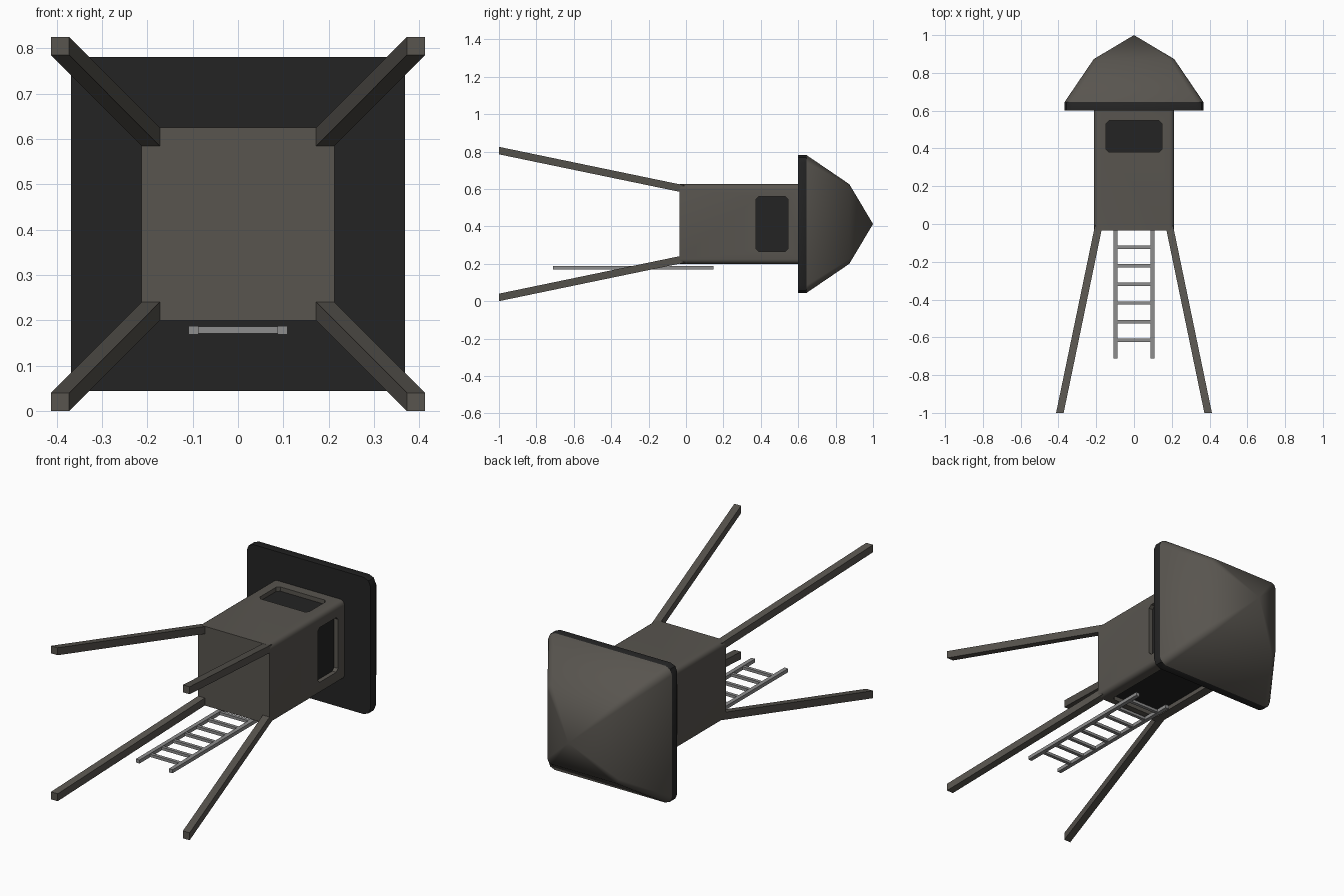
import bpy, bmesh, math

if "Cube" in bpy.data.objects:
    bpy.data.objects.remove(bpy.data.objects["Cube"])

CZ = 0.4125  # height of the tower's long axis (the tower lies along y)


def material(name, col):
    m = bpy.data.materials.new(name)
    m.diffuse_color = (*col, 1)
    m.use_nodes = True
    m.node_tree.nodes["Principled BSDF"].inputs["Base Color"].default_value = m.diffuse_color
    return m


WOOD = material("weathered wood", (0.098, 0.090, 0.078))
DARK = material("dark interior", (0.017, 0.017, 0.017))
METAL = material("ladder grey", (0.27, 0.27, 0.27))


def finish(bm, name, mats, smooth=None):
    bmesh.ops.recalc_face_normals(bm, faces=bm.faces)
    me = bpy.data.meshes.new(name)
    bm.to_mesh(me)
    bm.free()
    ob = bpy.data.objects.new(name, me)
    bpy.context.collection.objects.link(ob)
    for m in mats:
        me.materials.append(m)
    if smooth:
        bpy.ops.object.select_all(action='DESELECT')
        ob.select_set(True)
        bpy.context.view_layer.objects.active = ob
        bpy.ops.object.shade_smooth_by_angle(angle=math.radians(smooth))
    return ob


def rounded_square(h, r, n):
    """Outline of a square with rounded corners, n segments per corner."""
    pts = []
    for k in range(4):
        a0 = k * math.pi / 2
        sx, sz = [(1, 1), (-1, 1), (-1, -1), (1, -1)][k]
        for i in range(n + 1):
            a = a0 + i / n * math.pi / 2
            pts.append((sx * (h - r) + r * math.cos(a), sz * (h - r) + r * math.sin(a)))
    return pts


def loft(bm, rings, apex=None):
    """Skin outlines (y, [(x, z)...]) placed along y, closing the ends."""
    loops = [[bm.verts.new((x, y, z + CZ)) for x, z in pts] for y, pts in rings]
    n = len(loops[0])
    for a, b in zip(loops, loops[1:]):
        for i in range(n):
            bm.faces.new((a[i], a[(i + 1) % n], b[(i + 1) % n], b[i]))
    bm.faces.new(loops[0])
    if apex is None:
        bm.faces.new(loops[-1])
    else:
        tip = bm.verts.new((0, apex, CZ))
        for i in range(n):
            bm.faces.new((loops[-1][i], loops[-1][(i + 1) % n], tip))


def box(bm, x0, x1, y0, y1, z0, z1):
    vs = bmesh.ops.create_cube(bm, size=1)["verts"]
    for v in vs:
        v.co.x = x1 if v.co.x > 0 else x0
        v.co.y = y1 if v.co.y > 0 else y0
        v.co.z = z1 if v.co.z > 0 else z0
    return vs


# Cabin
bm = bmesh.new()
loft(bm, [(-0.035, rounded_square(0.213, 0.025, 4)), (0.61, rounded_square(0.213, 0.025, 4))])
cabin = finish(bm, "cabin", [WOOD])

# Cutters for three windows and the doorway on the ladder side
D = 0.19  # depth plane of the recesses
bm = bmesh.new()
for side in (-1, 1):
    box(bm, min(side * D, side * 0.3), max(side * D, side * 0.3), 0.375, 0.545, CZ - 0.147, CZ + 0.147)
box(bm, -0.147, 0.147, 0.38, 0.548, CZ + D, CZ + 0.3)
box(bm, -0.147, 0.147, 0.0, 0.548, CZ - 0.3, CZ - D)
# chamfer the corners of each opening
edges = []
for e in bm.edges:
    d = (e.verts[0].co - e.verts[1].co)
    mid = (e.verts[0].co + e.verts[1].co) / 2
    on_x = abs(mid.x) > 0.2 and abs(d.x) > 0.05 and abs(d.y) + abs(d.z) < 1e-4
    on_z = abs(mid.z - CZ) > 0.2 and abs(d.z) > 0.05 and abs(d.x) + abs(d.y) < 1e-4
    if on_x or on_z:
        edges.append(e)
bmesh.ops.bevel(bm, geom=edges, offset=0.015, segments=1, affect='EDGES', profile=0.5)
cutter = finish(bm, "opening_cutter", [WOOD])
cutter.hide_render = True

mod = cabin.modifiers.new("openings", 'BOOLEAN')
mod.operation = 'DIFFERENCE'
mod.solver = 'EXACT'
mod.object = cutter
bpy.context.view_layer.objects.active = cabin
cabin.select_set(True)
bpy.ops.object.modifier_apply(modifier=mod.name)
bpy.data.objects.remove(cutter)
cabin.data.materials.clear()
cabin.data.materials.append(WOOD)
cabin.data.materials.append(DARK)
# recess floors are dark
for p in cabin.data.polygons:
    c, n = p.center, p.normal
    floor_x = abs(abs(c.x) - D) < 0.004 and abs(n.x) > 0.9
    floor_z = abs(abs(c.z - CZ) - D) < 0.004 and abs(n.z) > 0.9
    p.material_index = 1 if floor_x or floor_z else 0
bpy.ops.object.select_all(action='DESELECT')
cabin.select_set(True)
bpy.ops.object.shade_smooth_by_angle(angle=math.radians(35))

# Roof with a dark rim and underside
bm = bmesh.new()
loft(bm, [(0.6, rounded_square(0.368, 0.04, 2)),
          (0.645, rounded_square(0.368, 0.04, 2)),
          (0.873, rounded_square(0.213, 0.025, 2))], apex=1.0)
for f in bm.faces:
    f.material_index = 1 if f.calc_center_median().y < 0.63 else 0
finish(bm, "roof", [WOOD, DARK], 40)

# Four splayed legs
for sx, sz, name in ((-1, -1, "lower_left"), (1, -1, "lower_right"),
                     (-1, 1, "upper_left"), (1, 1, "upper_right")):
    bm = bmesh.new()
    for v in box(bm, -0.02, 0.02, -1, 0.0, -0.02, 0.02):
        c = 0.3925 if v.co.y < -0.5 else 0.185
        v.co.x += sx * c
        v.co.z += sz * c + CZ
    finish(bm, name + "_leg", [WOOD])

# Ladder
bm = bmesh.new()
for s in (-1, 1):
    box(bm, s * 0.098 - 0.011, s * 0.098 + 0.011, -0.712, 0.148, 0.169, 0.188)
for i in range(8):
    y = -0.615 + i * 0.0985
    box(bm, -0.095, 0.095, y - 0.009, y + 0.009, 0.171, 0.186)
finish(bm, "ladder", [METAL])
